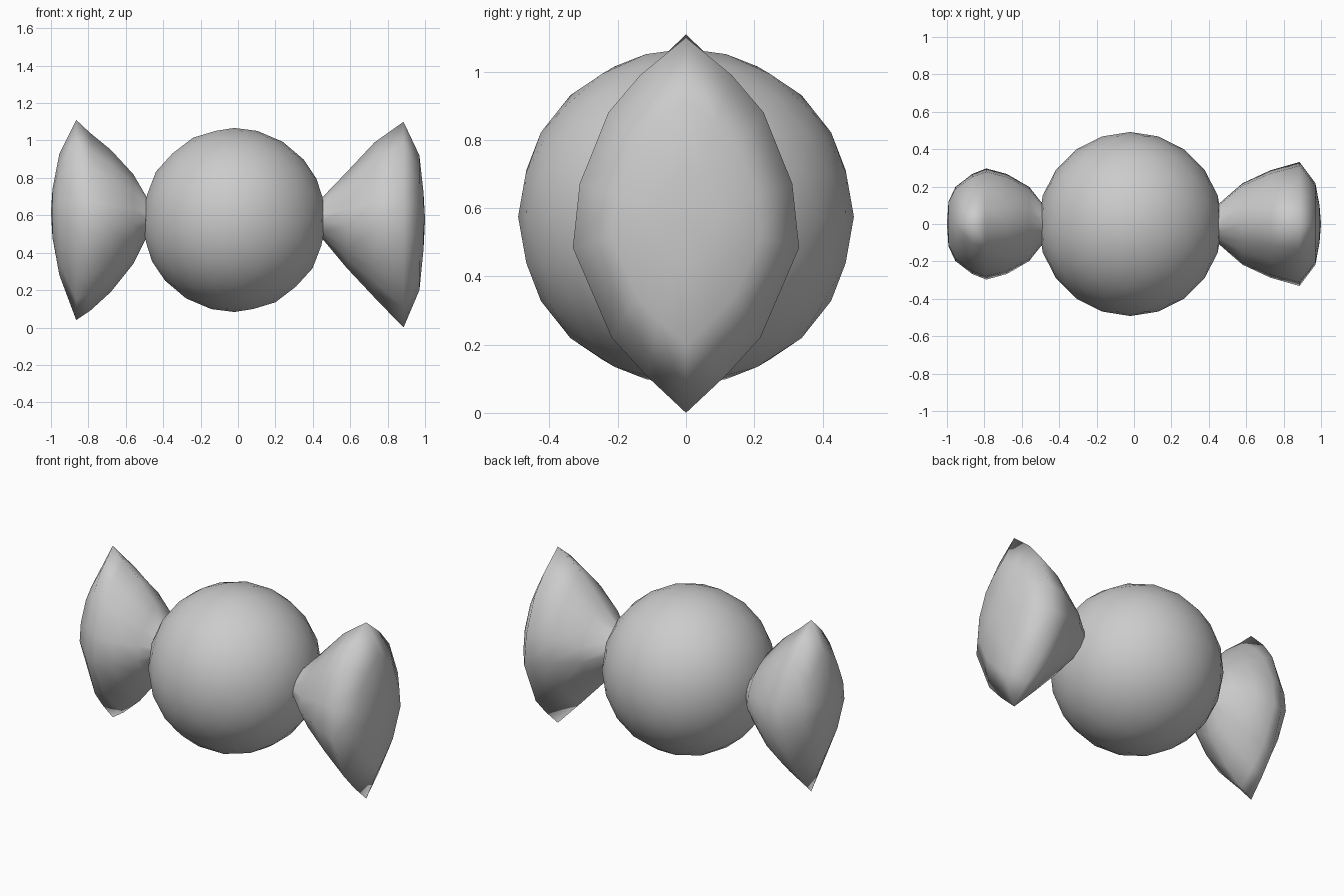
import bpy, bmesh, math

if "Cube" in bpy.data.objects:
    bpy.data.objects.remove(bpy.data.objects["Cube"])

# Unit cross-section (y, z) of the flared wrapper: soft diamond, pointed top and bottom
HALF = [(0, 1), (0.4, 0.8), (0.68, 0.6), (0.93, 0.22), (0.99, -0.12), (0.65, -0.6), (0.35, -0.8)]
SECTION = HALF + [(0, -1)] + [(-y, z) for y, z in reversed(HALF[1:])]


def smooth(obj):
    for p in obj.data.polygons:
        p.use_smooth = True


def wrapper_end(name, rings, tip):
    """Loft rings of (x, half depth, z bottom, z top) and close the outer end at a tip."""
    bm = bmesh.new()
    loops = []
    for x, ry, zb, zt in rings:
        mid, rz = (zb + zt) / 2, (zt - zb) / 2
        # rim corners lean back toward the candy, sides bulge less
        loops.append([bm.verts.new((x, y * ry, mid + z * rz)) for y, z in SECTION])
    n = len(SECTION)
    for a, b in zip(loops, loops[1:]):
        for i in range(n):
            j = (i + 1) % n
            bm.faces.new((a[i], a[j], b[j], b[i]))
    end = bm.verts.new(tip)
    for i in range(n):
        bm.faces.new((loops[-1][i], loops[-1][(i + 1) % n], end))
    bm.faces.new(loops[0])
    bmesh.ops.recalc_face_normals(bm, faces=bm.faces)
    mesh = bpy.data.meshes.new(name)
    bm.to_mesh(mesh)
    bm.free()
    obj = bpy.data.objects.new(name, mesh)
    bpy.context.collection.objects.link(obj)
    smooth(obj)


# Round candy body
bpy.ops.mesh.primitive_ico_sphere_add(subdivisions=3, radius=0.492, location=(-0.02, 0, 0.575))
body = bpy.context.object
body.name = "candy_body"
smooth(body)

# Twisted wrapper ends, from the pinched neck out to the rim and cap
wrapper_end("wrapper_end_right", [
    (0.40, 0.09, 0.50, 0.68), (0.455, 0.11, 0.47, 0.70), (0.58, 0.22, 0.32, 0.83),
    (0.73, 0.29, 0.16, 0.99), (0.885, 0.335, 0.0, 1.10), (0.97, 0.22, 0.20, 0.92),
    (0.992, 0.10, 0.42, 0.72)], (1.0, 0, 0.58))
wrapper_end("wrapper_end_left", [
    (-0.43, 0.09, 0.50, 0.68), (-0.49, 0.11, 0.48, 0.70), (-0.56, 0.20, 0.34, 0.82),
    (-0.68, 0.27, 0.19, 0.95), (-0.79, 0.30, 0.09, 1.04), (-0.865, 0.27, 0.04, 1.11),
    (-0.955, 0.20, 0.28, 0.93), (-0.992, 0.12, 0.48, 0.74)], (-1.0, 0, 0.62))
